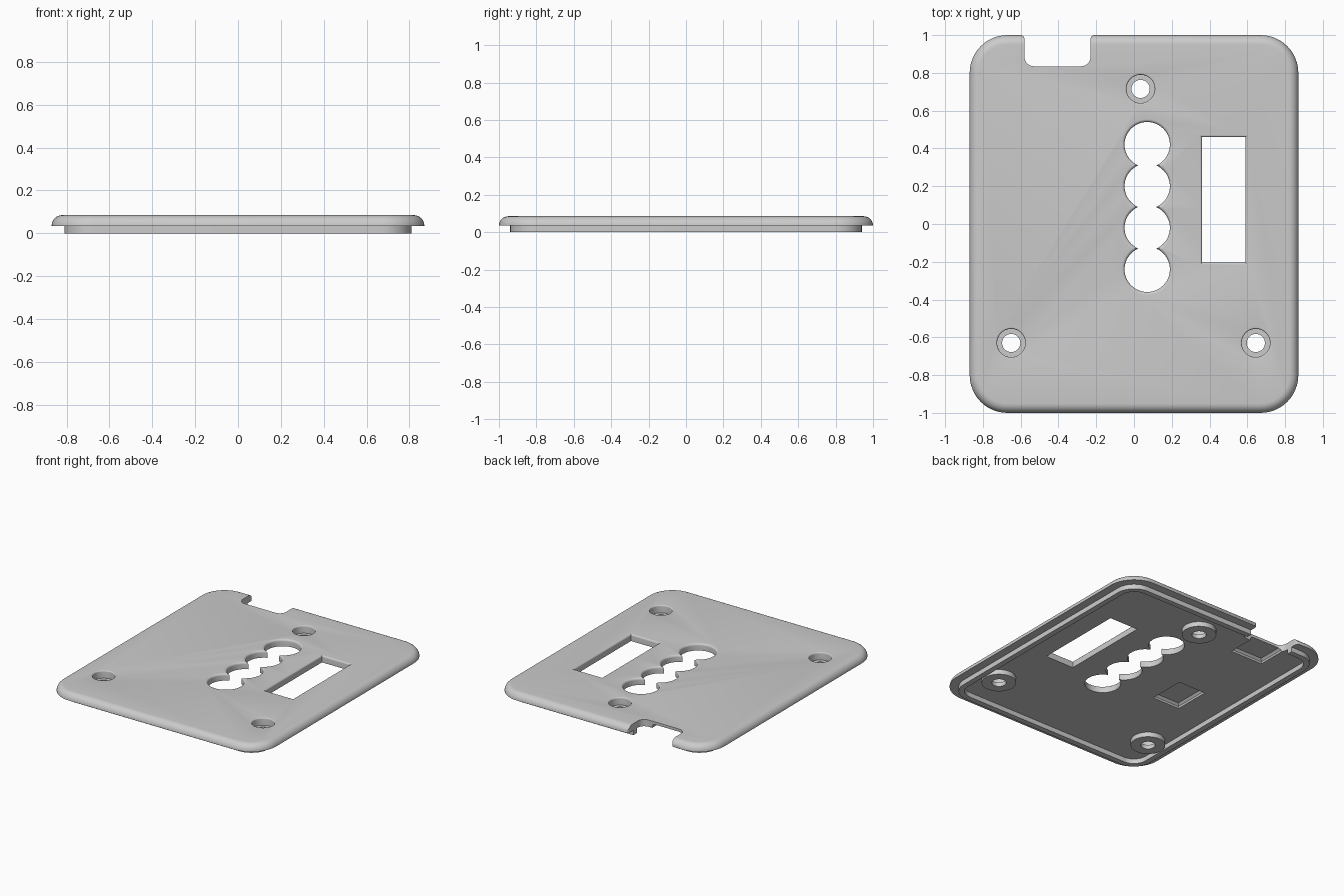
import bpy, bmesh
from math import sin, cos, pi

if "Cube" in bpy.data.objects:
    bpy.data.objects.remove(bpy.data.objects["Cube"])

grey = bpy.data.materials.new("plain_grey")
grey.use_nodes = True
colour = (0.6, 0.6, 0.6, 1)
grey.diffuse_color = colour
grey.node_tree.nodes["Principled BSDF"].inputs["Base Color"].default_value = colour

RIM, TOP = 0.035, 0.085      # underside and top of the plate


def arc(cx, cy, r, a0, a1, n=12):
    return [(cx + r * cos(a0 + (a1 - a0) * i / n),
             cy + r * sin(a0 + (a1 - a0) * i / n)) for i in range(n + 1)]


def rounded(hx, hy, r):
    """Counter-clockwise rounded rectangle."""
    pts = []
    for k, (sx, sy) in enumerate([(1, 1), (-1, 1), (-1, -1), (1, -1)]):
        pts += arc(sx * (hx - r), sy * (hy - r), r, k * pi / 2, (k + 1) * pi / 2)
    return pts


def circle(cx, cy, r, n=48):
    return arc(cx, cy, r, 0, 2 * pi, n)[:-1]


def rect(x0, x1, y0, y1, grow=0):
    return [(x0 - grow, y0 - grow), (x1 + grow, y0 - grow),
            (x1 + grow, y1 + grow), (x0 - grow, y1 + grow)]


def loft(name, levels):
    """Solid through stacked (z, outline) levels, capped at both ends."""
    bm = bmesh.new()
    rings = [[bm.verts.new((x, y, z)) for x, y in pts] for z, pts in levels]
    for a, b in zip(rings, rings[1:]):
        for i in range(len(a)):
            j = (i + 1) % len(a)
            bm.faces.new((a[i], a[j], b[j], b[i]))
    bm.faces.new(rings[0][::-1])
    bm.faces.new(rings[-1])
    bmesh.ops.recalc_face_normals(bm, faces=bm.faces)
    mesh = bpy.data.meshes.new(name)
    bm.to_mesh(mesh)
    bm.free()
    obj = bpy.data.objects.new(name, mesh)
    bpy.context.collection.objects.link(obj)
    mesh.materials.append(grey)
    return obj


def combine(target, tool, operation="DIFFERENCE"):
    mod = target.modifiers.new(tool.name, "BOOLEAN")
    mod.operation, mod.solver, mod.object = operation, "EXACT", tool
    bpy.context.view_layer.objects.active = target
    bpy.ops.object.modifier_apply(modifier=mod.name)
    bpy.data.objects.remove(tool)


def flared(outline, f):
    """Cutter levels that widen by f in a quarter round at the top face."""
    levels = [(-0.1, outline(0))]
    for i in range(6):
        a = i / 5 * pi / 2
        levels.append((TOP - f + f * sin(a), outline(f * (1 - cos(a)))))
    return levels + [(0.2, outline(f))]


# Plate with a quarter-round outer edge
edge = TOP - RIM
levels = []
for i in range(9):
    a = i / 8 * pi / 2
    inset = edge * (1 - cos(a))
    levels.append((RIM + edge * sin(a), rounded(0.87 - inset, 1 - inset, 0.2 - inset)))
plate = loft("cover_plate", levels)

# Locating lip under the plate
lip = loft("lip", [(0, rounded(0.81, 0.94, 0.14)), (0.05, rounded(0.81, 0.94, 0.14))])
lip_core = loft("lip_core", [(-0.1, rounded(0.77, 0.9, 0.1)), (0.1, rounded(0.77, 0.9, 0.1))])
combine(lip, lip_core)
combine(plate, lip, "UNION")

# Screw bosses, counterbores and through holes
screws = [(0.035, 0.715), (-0.65, -0.63), (0.645, -0.63)]
for x, y in screws:
    combine(plate, loft("boss", [(0, circle(x, y, 0.115)), (0.05, circle(x, y, 0.115))]), "UNION")
for x, y in screws:
    bore = flared(lambda g: circle(x, y, 0.075 + g), 0.008)
    bore[0] = (0.03, bore[0][1])
    combine(plate, loft("counterbore", bore))
    combine(plate, loft("screw_hole", [(-0.1, circle(x, y, 0.048)), (0.2, circle(x, y, 0.048))]))

# Row of four overlapping round openings
for k in range(4):
    y = 0.42 - 0.22 * k
    combine(plate, loft("round_opening", flared(lambda g: circle(0.07, y, 0.12 + g), 0.015)))

# Rectangular window
combine(plate, loft("window", flared(lambda g: rect(0.36, 0.59, -0.205, 0.46, g), 0.012)))

# Notch in the back edge with rounded corners
x0, x1, y0 = -0.58, -0.23, 0.835
r, c = 0.05, 0.02
notch = (arc(x0 - c, 1 - c, c, pi / 2, 0, 6)
         + arc(x0 + r, y0 + r, r, pi, 1.5 * pi, 8)
         + arc(x1 - r, y0 + r, r, 1.5 * pi, 2 * pi, 8)
         + arc(x1 + c, 1 - c, c, pi, pi / 2, 6)
         + [(x1 + c, 1.2), (x0 - c, 1.2)])
combine(plate, loft("notch", [(-0.1, notch), (0.2, notch)]))

# Shallow clearance pockets in the underside
for box in [(-0.57, -0.31, 0.64, 0.85), (-0.53, -0.31, -0.17, 0.1)]:
    combine(plate, loft("pocket", [(0.01, rect(*box)), (0.05, rect(*box)),
                                   (0.065, rect(*box, -0.015))]))

# Smooth shading on the rounds, crisp elsewhere
bpy.ops.object.select_all(action="DESELECT")
plate.select_set(True)
bpy.context.view_layer.objects.active = plate
bpy.ops.object.shade_smooth_by_angle(angle=0.6)
